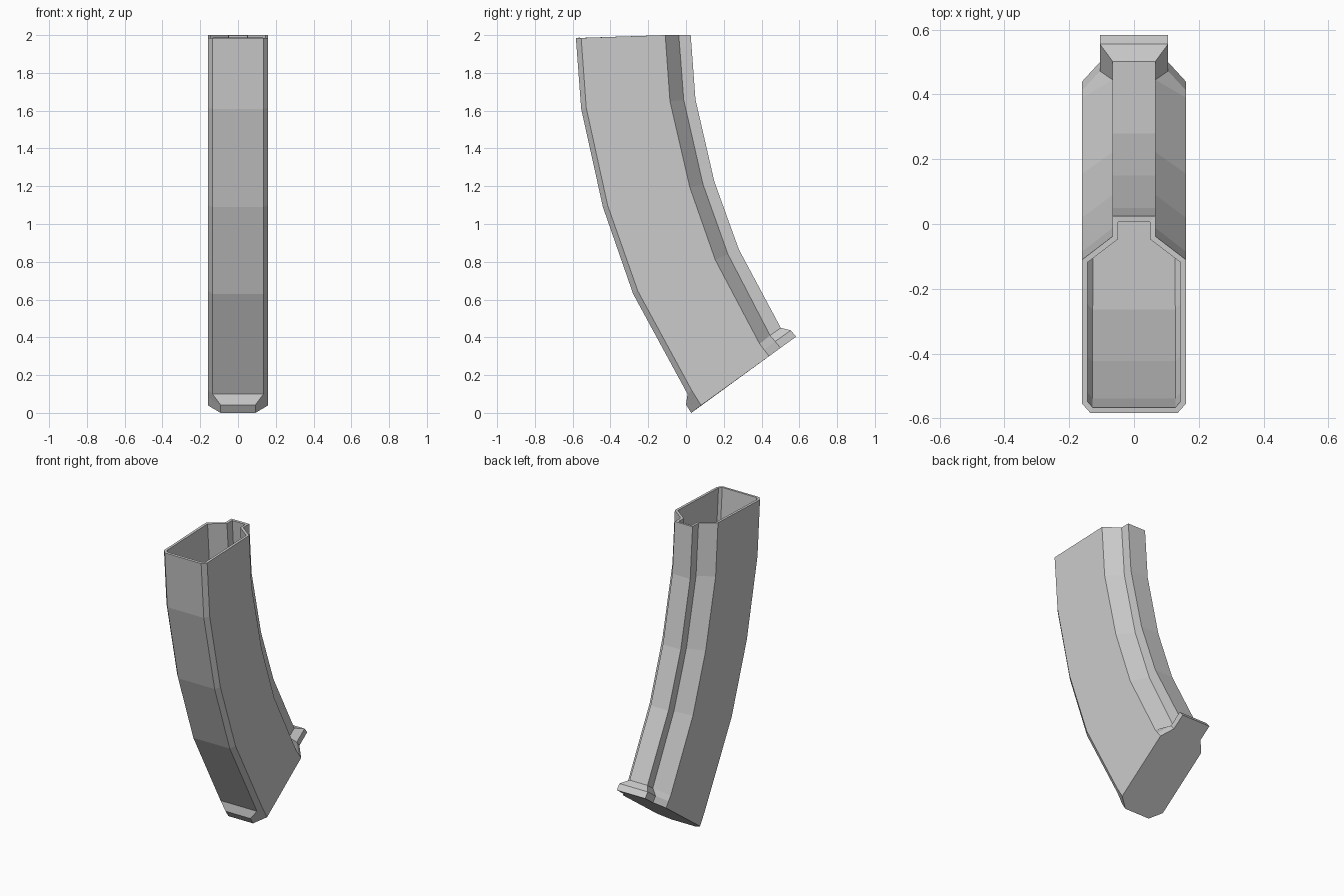
import bpy, bmesh

if "Cube" in bpy.data.objects:
    bpy.data.objects.remove(bpy.data.objects["Cube"])

# Half widths at the five profile corners:
# front, side front, side back, rib root, rib back
BODY = (0.135, 0.16, 0.16, 0.066, 0.066)
LIP = (0.092, 0.16, 0.16, 0.105, 0.105)

# Each section: half widths, then (y, z) of the five corners, top to bottom
sections = [
    (BODY, [(-0.583, 1.985), (-0.555, 1.985), (-0.11, 2.0), (-0.038, 2.0), (0.025, 2.0)]),
    (BODY, [(-0.555, 1.61), (-0.528, 1.615), (-0.085, 1.65), (-0.012, 1.657), (0.05, 1.66)]),
    (BODY, [(-0.44, 1.09), (-0.415, 1.10), (0.02, 1.195), (0.09, 1.21), (0.15, 1.225)]),
    (BODY, [(-0.28, 0.63), (-0.255, 0.645), (0.155, 0.81), (0.222, 0.84), (0.28, 0.865)]),
    (BODY, [(0.008, 0.10), (0.03, 0.12), (0.39, 0.365), (0.445, 0.41), (0.502, 0.45)]),
    (LIP, [(0.0, 0.043), (0.055, 0.08), (0.413, 0.335), (0.472, 0.378), (0.555, 0.437)]),
    (LIP, [(0.028, 0.0), (0.08, 0.04), (0.44, 0.30), (0.50, 0.344), (0.583, 0.403)]),
]

# Curved, ribbed shell lofted through the sections, open at the top
bm = bmesh.new()
rings = []
for widths, pts in sections:
    right = [bm.verts.new((w, y, z)) for w, (y, z) in zip(widths, pts)]
    left = [bm.verts.new((-w, y, z)) for w, (y, z) in zip(widths, pts)]
    rings.append(right + left[::-1])
for a, b in zip(rings, rings[1:]):
    n = len(a)
    for i in range(n):
        j = (i + 1) % n
        bm.faces.new((a[i], a[j], b[j], b[i]))

# Closed slanted base
bm.faces.new(rings[-1])
bmesh.ops.recalc_face_normals(bm, faces=bm.faces)

# An open shell can end up inside out: make the base face downward
bm.faces.ensure_lookup_table()
bm.normal_update()
if bm.faces[-1].normal.z > 0:
    bmesh.ops.reverse_faces(bm, faces=bm.faces)

mesh = bpy.data.meshes.new("curved_shell")
bm.to_mesh(mesh)
bm.free()
shell = bpy.data.objects.new("curved_shell", mesh)
bpy.context.collection.objects.link(shell)

# Wall thickness, growing inward
wall = shell.modifiers.new("wall", 'SOLIDIFY')
wall.thickness = 0.017
wall.offset = -1
wall.use_even_offset = True
